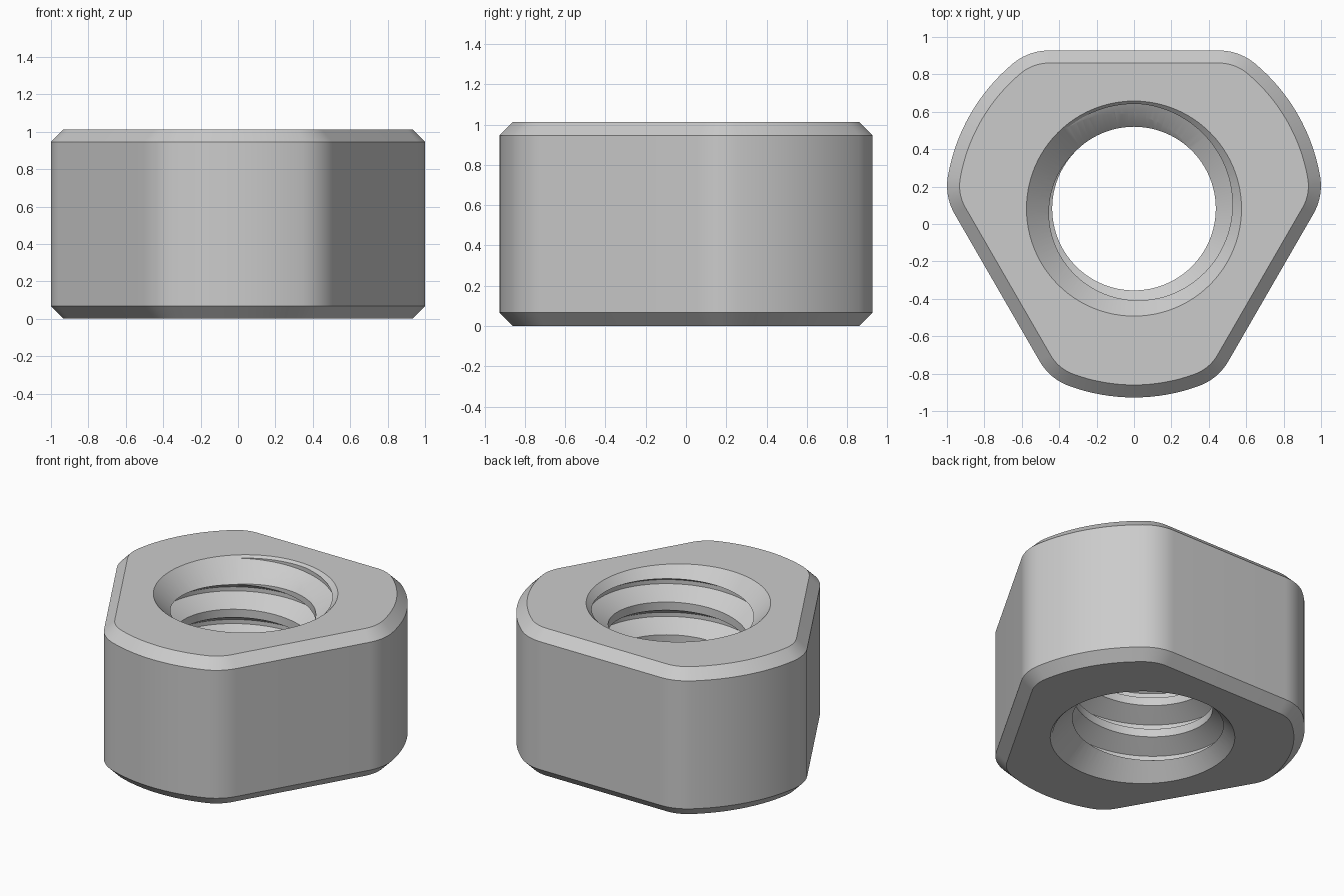
import bpy
import bmesh
from math import acos, cos, pi, radians, sin

HEIGHT, CHAMFER = 1.013, 0.067
CENTRE_Y = 0.0825
FLAT, ARC, FILLET = 0.845, 1.01, 0.3      # distances from the hole axis, corner radius
MINOR, PITCH, RIM = 0.4375, 0.225, 0.575  # thread and countersink
MAJOR = MINOR + 0.541 * PITCH
SEGMENTS = 96

if "Cube" in bpy.data.objects:
    bpy.data.objects.remove(bpy.data.objects["Cube"])

steel = bpy.data.materials.new("grey_steel")
steel.use_nodes = True
steel.diffuse_color = (0.6, 0.6, 0.6, 1)
steel.node_tree.nodes["Principled BSDF"].inputs["Base Color"].default_value = (0.6, 0.6, 0.6, 1)


def make_object(name, bm):
    bmesh.ops.recalc_face_normals(bm, faces=bm.faces)
    mesh = bpy.data.meshes.new(name)
    bm.to_mesh(mesh)
    bm.free()
    mesh.materials.append(steel)
    obj = bpy.data.objects.new(name, mesh)
    bpy.context.collection.objects.link(obj)
    obj.location.y = CENTRE_Y
    return obj


def stack_rings(name, rings):
    """Closed solid skinned through a stack of (outline, z) rings."""
    bm = bmesh.new()
    loops = [[bm.verts.new((x, y, z)) for x, y in outline] for outline, z in rings]
    for low, high in zip(loops, loops[1:]):
        for i in range(len(low)):
            bm.faces.new((low[i - 1], low[i], high[i], high[i - 1]))
    bm.faces.new(loops[0])
    bm.faces.new(loops[-1])
    return make_object(name, bm)


def circle(radius):
    return [(radius * cos(2 * pi * i / SEGMENTS), radius * sin(2 * pi * i / SEGMENTS))
            for i in range(SEGMENTS)]


def nut_outline(inset):
    """Three flats and three bowed sides joined by rounded corners."""
    sweep = acos((FLAT - FILLET) / (ARC - FILLET))
    points = []

    def arc(middle, radius, start, end, steps):
        offset = ARC - FILLET if radius < FILLET + 0.001 else 0
        for i in range(steps + 1):
            a = start + (end - start) * i / steps
            points.append((offset * cos(middle) + radius * cos(a),
                           offset * sin(middle) + radius * sin(a)))

    for side in range(3):
        normal = radians(90 + 120 * side)
        following = normal + radians(120)
        first, last = normal + sweep, following - sweep
        arc(first, FILLET - inset, normal, first, 10)
        points.pop()
        arc(0, ARC - inset, first, last, 16)
        points.pop()
        arc(last, FILLET - inset, last, following, 10)
    return points


def thread_cutter():
    """Right-handed helical screw, closed at both ends well outside the nut."""
    profile = [(0, MINOR), (0.25, MINOR), (0.5625, MAJOR), (0.6875, MAJOR)]
    turns = 9
    start = 1.015 - 7 * PITCH
    rows = turns * len(profile)
    bm = bmesh.new()
    grid = []
    for k in range(rows + 1):
        rise, radius = profile[k % 4]
        grid.append([bm.verts.new((x, y, start + PITCH * (rise + k // 4 + j / SEGMENTS)))
                     for j, (x, y) in enumerate(circle(radius))])
    for k in range(rows):
        for j in range(SEGMENTS):
            if j + 1 < SEGMENTS:
                right = grid[k][j + 1], grid[k + 1][j + 1]
            elif k + 5 <= rows:
                right = grid[k + 4][0], grid[k + 5][0]
            else:
                continue
            bm.faces.new((grid[k][j], right[0], right[1], grid[k + 1][j]))
    # Close each end with a fan to the axis
    open_edges = [e for e in bm.edges if e.is_boundary]
    bottom = bm.verts.new((0, 0, start + PITCH / 2))
    top = bm.verts.new((0, 0, start + PITCH * (turns + 0.5)))
    for e in open_edges:
        a, b = e.verts
        bm.faces.new((a, b, bottom if a.co.z < HEIGHT / 2 else top))
    bmesh.ops.triangulate(bm, faces=bm.faces)
    return make_object("thread_cutter", bm)


# Chamfered body
nut = stack_rings("nut_body", [
    (nut_outline(CHAMFER), 0), (nut_outline(0), CHAMFER),
    (nut_outline(0), HEIGHT - CHAMFER), (nut_outline(CHAMFER), HEIGHT)])

# Bore with a countersink at each end
bore = stack_rings("bore_cutter", [
    (circle(RIM + 0.1), -0.1), (circle(RIM - 0.15), 0.15),
    (circle(RIM - 0.15), HEIGHT - 0.15), (circle(RIM + 0.1), HEIGHT + 0.1)])

# Cut the bore, then the thread
bpy.context.view_layer.objects.active = nut
for cutter in (bore, thread_cutter()):
    cutter.hide_render = True
    cut = nut.modifiers.new(cutter.name, "BOOLEAN")
    cut.operation = "DIFFERENCE"
    cut.solver = "EXACT"
    cut.object = cutter
    bpy.ops.object.modifier_apply(modifier=cut.name)
    bpy.data.objects.remove(cutter)

# Smooth curved walls, keep edges crisp
bpy.ops.object.select_all(action="DESELECT")
nut.select_set(True)
bpy.ops.object.shade_smooth_by_angle(angle=radians(25))
